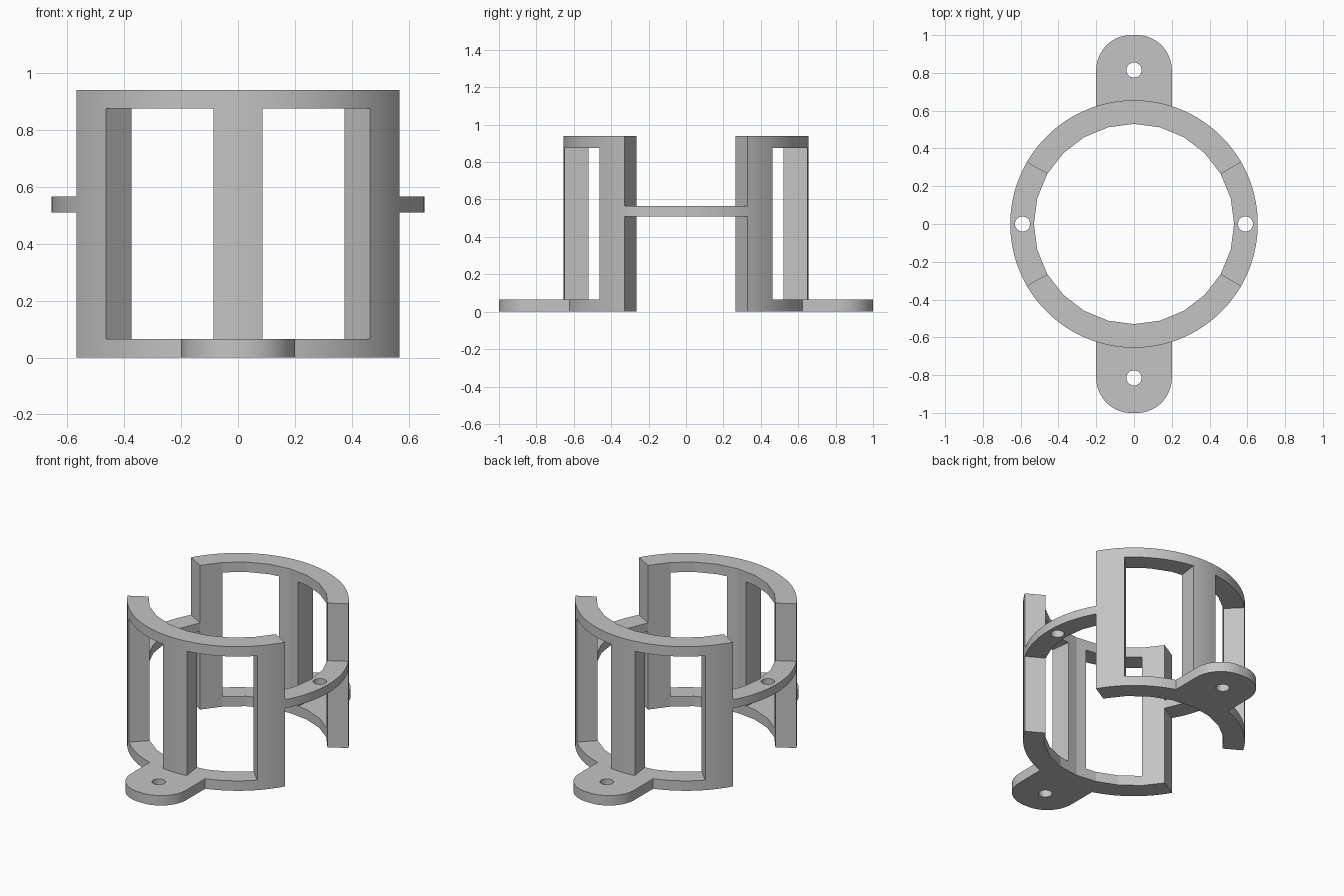
import bpy, bmesh
from math import sin, cos, radians

cube = bpy.data.objects.get("Cube")
if cube:
    bpy.data.objects.remove(cube, do_unlink=True)

R_OUT, R_IN = 0.655, 0.53           # ring radii
RAIL, HEIGHT = 0.065, 0.94          # rail thickness, full height
HOLE_R, TAB_Y, TAB_R, TAB_W = 0.04, 0.815, 0.185, 0.2

grey = bpy.data.materials.new("plain_grey")
grey.use_nodes = True
colour = (0.55, 0.55, 0.55, 1)
grey.diffuse_color = colour
grey.node_tree.nodes["Principled BSDF"].inputs["Base Color"].default_value = colour


def arc(r, a0, a1, step=2.5, cx=0, cy=0):
    n = max(1, round(abs(a1 - a0) / step))
    angles = [radians(a0 + (a1 - a0) * i / n) for i in range(n + 1)]
    return [(cx + r * cos(a), cy + r * sin(a)) for a in angles]


def inner_arc(a0, a1):
    """Inside edge of the ring: a 24-sided polygon, cut at any half step."""
    points = []
    for i in range(round((a1 - a0) / 7.5) + 1):
        a = a0 + i * 7.5
        on_corner = a % 15 == 0
        if on_corner or a in (a0, a1):
            r = R_IN if on_corner else R_IN * cos(radians(7.5))
            points.append((r * cos(radians(a)), r * sin(radians(a))))
    return points


def sector(a0, a1):
    return arc(R_OUT, a0, a1) + inner_arc(a0, a1)[::-1]


def hole(x, y):
    return arc(HOLE_R, 0, 360, 10, x, y)[:-1]


def plate(name, loops, z0, z1):
    """Fill the outline (with holes) and raise it from z0 to z1."""
    bm = bmesh.new()
    edges = []
    for loop in loops:
        verts = [bm.verts.new((x, y, z0)) for x, y in loop]
        edges += [bm.edges.new((v, verts[i - 1])) for i, v in enumerate(verts)]
    bmesh.ops.triangle_fill(bm, edges=edges, use_beauty=True)
    raised = bmesh.ops.extrude_face_region(bm, geom=bm.faces[:], use_keep_orig=True)
    top = [g for g in raised["geom"] if isinstance(g, bmesh.types.BMVert)]
    bmesh.ops.translate(bm, verts=top, vec=(0, 0, z1 - z0))
    bmesh.ops.recalc_face_normals(bm, faces=bm.faces[:])
    mesh = bpy.data.meshes.new(name)
    bm.to_mesh(mesh)
    bm.free()
    mesh.materials.append(grey)
    ob = bpy.data.objects.new(name, mesh)
    bpy.context.collection.objects.link(ob)
    parts.append(ob)


parts = []

# Front and back cage halves: two rails joined by three posts, plus a foot tab
for side, turn in (("back", 0), ("front", 180)):
    plate(side + "_bottom_rail", [sector(turn + 30, turn + 150)], 0, RAIL)
    plate(side + "_top_rail", [sector(turn + 30, turn + 150)], HEIGHT - RAIL, HEIGHT)
    for post, a0, a1 in (("first", 30, 45), ("middle", 82.5, 97.5), ("last", 135, 150)):
        plate(f"{side}_{post}_post", [sector(turn + a0, turn + a1)], RAIL, HEIGHT - RAIL)

    # Rounded tab whose root follows the ring
    s = 1 if turn == 0 else -1
    half = 17.78                     # angle where the tab meets the ring
    off = TAB_W - TAB_R
    tab = (arc(R_OUT, 90 + half, 90 - half)
           + arc(TAB_R, 0, 90, 5, off, TAB_Y)
           + arc(TAB_R, 90, 180, 5, -off, TAB_Y))
    loops = [tab, hole(0, TAB_Y)]
    plate(side + "_mounting_tab", [[(x, s * y) for x, y in l] for l in loops], 0, RAIL)

# Side bridges joining the halves, each with a screw hole
for side, turn, x in (("left", 0, 0.59), ("right", 180, -0.59)):
    plate(side + "_bridge", [sector(turn - 30, turn + 30), hole(x, 0)], 0.51, 0.565)

# Smooth outer curves, crisp inner facets
bpy.ops.object.select_all(action="DESELECT")
for ob in parts:
    ob.select_set(True)
bpy.context.view_layer.objects.active = parts[0]
bpy.ops.object.shade_smooth_by_angle(angle=radians(12))
